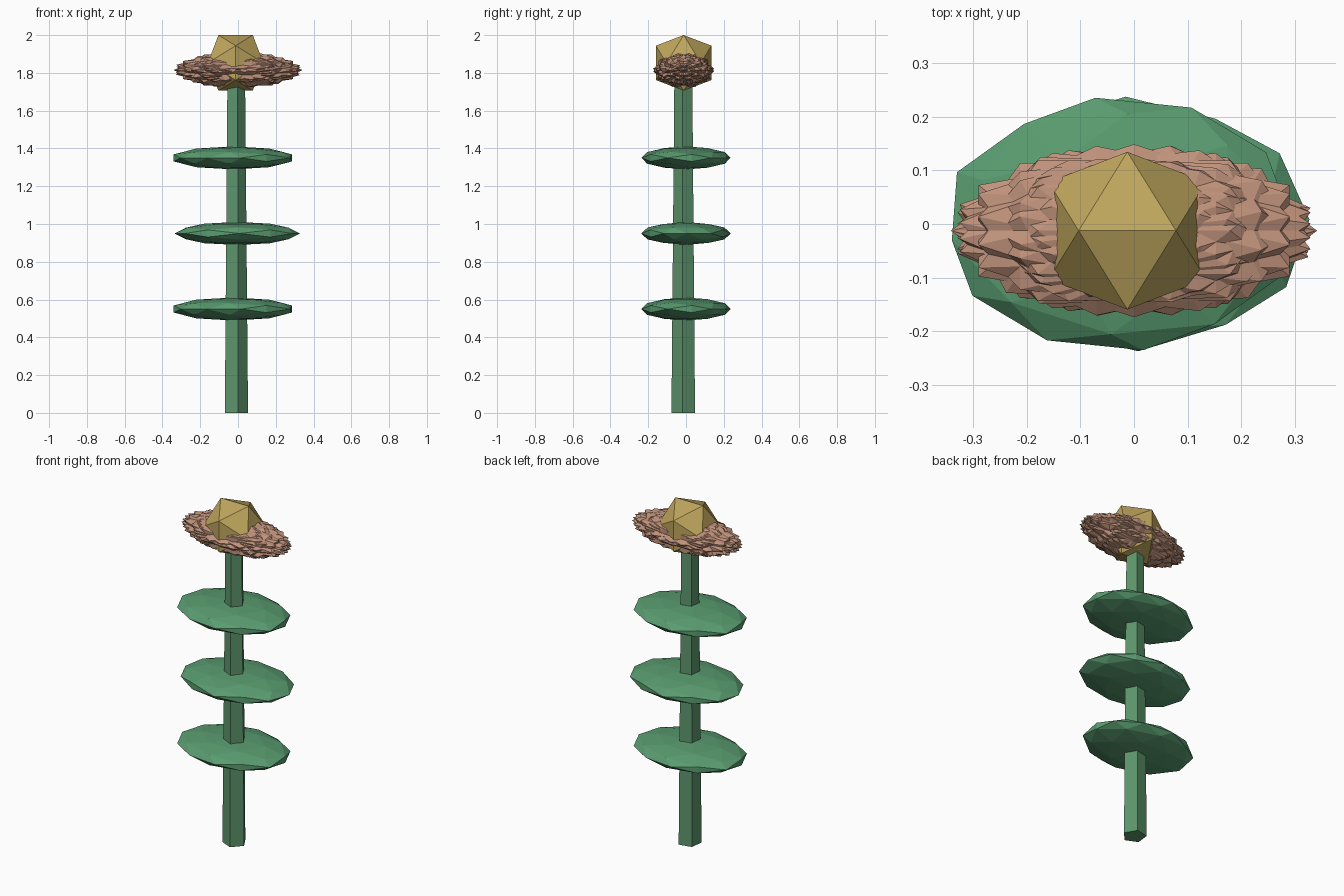
import bpy, bmesh
from math import radians, pi
from mathutils import Matrix

if "Cube" in bpy.data.objects:
    bpy.data.objects.remove(bpy.data.objects["Cube"])

CX, CY = -0.0125, -0.0125
EDGE_UP = Matrix.Rotation(radians(-31.72), 4, 'Y')   # icosahedron with an edge on top


def material(name, rgb):
    m = bpy.data.materials.new(name)
    m.diffuse_color = (*rgb, 1)
    m.use_nodes = True
    m.node_tree.nodes["Principled BSDF"].inputs["Base Color"].default_value = m.diffuse_color
    return m


def finish(name, bm, mat):
    me = bpy.data.meshes.new(name)
    bm.to_mesh(me)
    bm.free()
    me.materials.append(mat)
    ob = bpy.data.objects.new(name, me)
    bpy.context.collection.objects.link(ob)
    return ob


def add_ball(bm, loc, size, rot, detail):
    """Faceted ball: turned first, then stretched into an ellipsoid."""
    mat = Matrix.Translation(loc) @ Matrix.Diagonal((*size, 1)) @ rot @ EDGE_UP
    bmesh.ops.create_icosphere(bm, subdivisions=detail, radius=1, matrix=mat)


green = material("stem_green", (0.11, 0.30, 0.15))
leaf_green = material("leaf_green", (0.10, 0.33, 0.16))
brown = material("petal_brown", (0.53, 0.29, 0.20))
gold = material("core_gold", (0.52, 0.38, 0.11))

# Tapered five-sided stem
bm = bmesh.new()
bmesh.ops.create_cone(bm, cap_ends=True, segments=5, radius1=0.066, radius2=0.05, depth=1.8,
                      matrix=Matrix.Translation((CX, CY, 0.9)) @ Matrix.Rotation(radians(-168), 4, 'Z'))
finish("stem", bm, green)

# Flat leaf discs
for i, (x, z, turn) in enumerate([(-0.0275, 0.55, 66), (-0.004, 0.95, 2), (-0.0275, 1.35, 66)]):
    bm = bmesh.new()
    add_ball(bm, (x, 0, z), (0.332, 0.238, 0.061), Matrix.Rotation(radians(turn), 4, 'Z'), 2)
    finish(f"leaf_{i + 1}", bm, leaf_green)

# Spiky petal mass: overlapping faceted balls fanned around the long axis
bm = bmesh.new()
for tilt in (0, 14, 31.72, 47):
    for k in range(5):
        rot = Matrix.Rotation(k * pi / 5, 4, 'X') @ Matrix.Rotation(radians(tilt), 4, 'Z')
        add_ball(bm, (0, CY, 1.815), (0.342, 0.162, 0.096), rot, 1)
finish("petals", bm, brown)

# Flower core
bm = bmesh.new()
add_ball(bm, (CX, CY, 1.853), (0.173,) * 3, Matrix.Identity(4), 1)
finish("flower_core", bm, gold)
